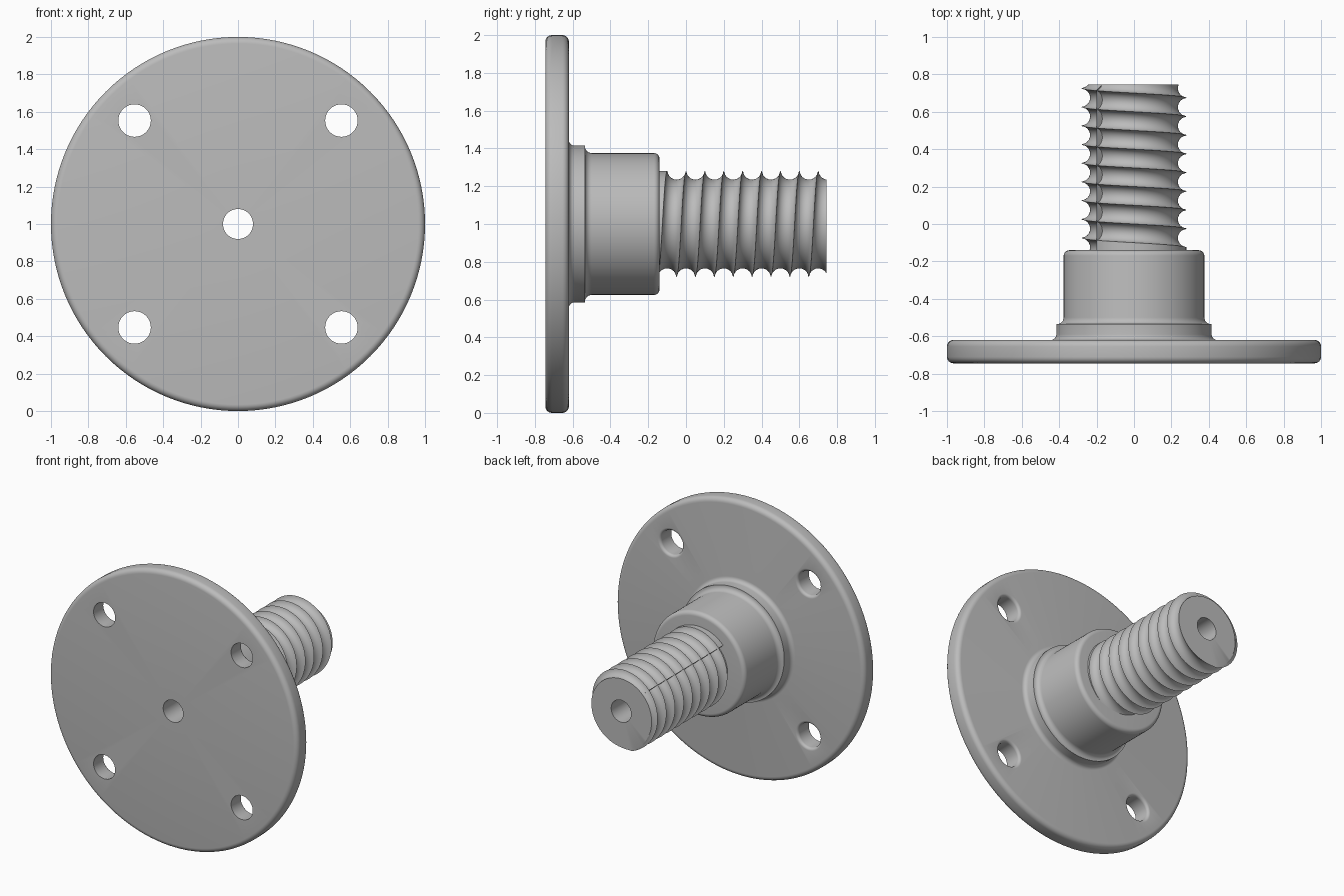
import bpy
import bmesh
from math import cos, sin, pi, sqrt, radians
from mathutils import Vector

cube = bpy.data.objects.get("Cube")
if cube:
    bpy.data.objects.remove(cube)

# Shared dimensions
AXIS_Z = 1.0
BACK = 0.745
FLANGE_BACK = -0.62
HUB_END = -0.14
BORE = 0.08

steel = bpy.data.materials.new("plain grey")
GREY = (0.5, 0.5, 0.5, 1)
steel.diffuse_color = GREY
steel.use_nodes = True
steel.node_tree.nodes["Principled BSDF"].inputs["Base Color"].default_value = GREY


def around_axis(radius, angle, y):
    """Point about the y axis; the angle runs from up towards +x."""
    return Vector((radius * sin(angle), y, AXIS_Z + radius * cos(angle)))


def arc(r, y, size, start, end, steps=6):
    """Rounded corner of a (radius, y) profile, angles in degrees."""
    angles = [radians(start + (end - start) * i / steps) for i in range(steps + 1)]
    return [(r + size * cos(a), y + size * sin(a)) for a in angles]


def closed_grid(name, columns):
    """Solid from columns of points, wrapped both ways, with doubles merged."""
    bm = bmesh.new()
    grid = [[bm.verts.new(p) for p in column] for column in columns]
    for a, b in zip(grid, grid[1:] + grid[:1]):
        for i in range(len(a)):
            bm.faces.new((a[i - 1], a[i], b[i], b[i - 1]))
    bmesh.ops.remove_doubles(bm, verts=bm.verts[:], dist=1e-5)
    loose = [e for e in bm.edges if not e.link_faces]
    bmesh.ops.delete(bm, geom=loose, context="EDGES")
    bmesh.ops.recalc_face_normals(bm, faces=bm.faces[:])
    mesh = bpy.data.meshes.new(name)
    bm.to_mesh(mesh)
    bm.free()
    mesh.materials.append(steel)
    obj = bpy.data.objects.new(name, mesh)
    bpy.context.collection.objects.link(obj)
    return obj


def revolve(name, profile, segments):
    turns = [2 * pi * i / segments for i in range(segments)]
    return closed_grid(name, [[around_axis(r, a, y) for r, y in profile] for a in turns])


def activate(obj):
    bpy.ops.object.select_all(action="DESELECT")
    obj.select_set(True)
    bpy.context.view_layer.objects.active = obj


# Round flange, stepped collar and hub
EDGE = 0.035
profile = [(BORE, -BACK)]
profile += arc(1 - EDGE, -BACK + EDGE, EDGE, -90, 0)
profile += arc(1 - EDGE, FLANGE_BACK - EDGE, EDGE, 0, 90)
profile += arc(0.445, FLANGE_BACK + 0.03, 0.03, 270, 180)
profile += [(0.415, -0.535)]
profile += arc(0.411, -0.5, 0.035, 270, 180)
profile += arc(0.346, HUB_END - 0.03, 0.03, 0, 90)
profile += [(BORE, HUB_END)]
flange = revolve("flange_and_hub", profile, 128)

# Four bolt holes, rounded at the back rim
HOLE, RIM, OFFSET = 0.087, 0.02, 0.553
hole_profile = [(0, -0.8), (HOLE, -0.8)]
hole_profile += arc(HOLE + RIM, FLANGE_BACK - RIM, RIM, 180, 90)
hole_profile += [(HOLE + RIM, -0.55), (0, -0.55)]
for sx in (-1, 1):
    for sz in (-1, 1):
        cutter = revolve("hole_cutter", hole_profile, 40)
        cutter.location = (sx * OFFSET, 0, sz * OFFSET)
        cutter.hide_render = True
        cut = flange.modifiers.new("bolt_hole", "BOOLEAN")
        cut.object = cutter
        cut.solver = "EXACT"
        activate(flange)
        bpy.ops.object.modifier_apply(modifier=cut.name)
        bpy.data.objects.remove(cutter)

# Threaded stud: round helical groove, with a square wall where it starts
PITCH, CREST, STEPS, TURNS, SIDES = 0.1, 0.28, 12, 10, 96
STUD_START = HUB_END - 0.01
GROOVE_START = radians(-46)


def stud_radius(t, grooved):
    if t < 0 and not grooved:
        return CREST
    u = t % PITCH - PITCH / 2
    return min(CREST, CREST + 0.005 - sqrt(max(0, PITCH ** 2 / 4 - u * u)))


def stud_column(angle, grooved=False):
    crest_y = -PITCH * (1 + angle / (2 * pi))
    points = []
    for turn in range(-1, TURNS):
        for i in range(STEPS + 1):
            t = PITCH * (turn + (1 - cos(pi * i / STEPS)) / 2)
            y = min(BACK, max(STUD_START, crest_y + t))
            points.append(around_axis(stud_radius(y - crest_y, grooved), angle, y))
    points.append(around_axis(BORE, angle, BACK))
    points.append(around_axis(BORE, angle, STUD_START))
    return points


columns = [stud_column(GROOVE_START, True)]
columns += [stud_column(GROOVE_START + 2 * pi * i / SIDES) for i in range(SIDES + 1)]
stud = closed_grid("threaded_stud", columns)

for obj in (flange, stud):
    activate(obj)
    bpy.ops.object.shade_smooth_by_angle(angle=radians(32))
